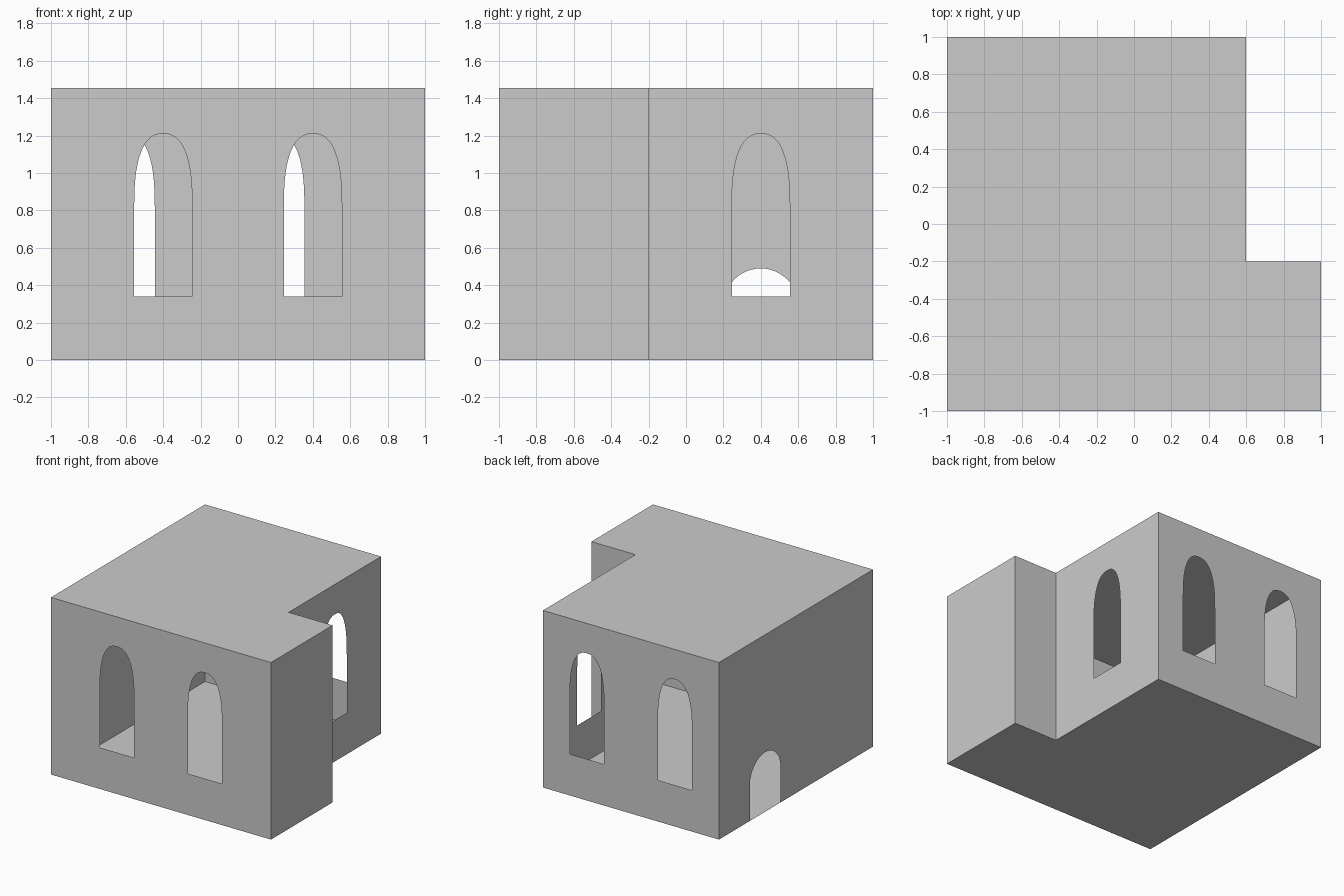
import bpy, bmesh, math
from mathutils import Vector

if "Cube" in bpy.data.objects:
    bpy.data.objects.remove(bpy.data.objects["Cube"])

H = 1.455
# L-shaped footprint, counter-clockwise from the front left corner
PLAN = [(-1, -1), (1, -1), (1, -0.2), (0.6, -0.2), (0.6, 1), (-1, 1)]


def arch(center, half, base, spring, top, power, steps=24):
    """Arched opening outline, from bottom left over the top to bottom right."""
    pts = [(center - half, base)]
    for i in range(steps + 1):
        a = math.pi * (1 - i / steps)
        c, s = math.cos(a), max(math.sin(a), 0)
        pts.append((center + half * math.copysign(abs(c) ** (2 / power), c),
                    spring + (top - spring) * s ** (2 / power)))
    return pts + [(center + half, base)]


def window(center):
    return arch(center, 0.155, 0.34, 0.82, 1.21, 2.5)


def sheet(name, loops, place, normal):
    """Thin flat panel; the first loop is the outline, the others are holes."""
    bm = bmesh.new()
    for loop in loops:
        vs = [bm.verts.new(place(u, v)) for u, v in loop]
        for i, v in enumerate(vs):
            bm.edges.new((v, vs[(i + 1) % len(vs)]))
    bmesh.ops.triangle_fill(bm, use_beauty=True, edges=bm.edges[:], normal=normal)
    bm.normal_update()
    flip = [f for f in bm.faces if f.normal.dot(normal) < 0]
    bmesh.ops.reverse_faces(bm, faces=flip)
    me = bpy.data.meshes.new(name)
    bm.to_mesh(me)
    bm.free()
    ob = bpy.data.objects.new(name, me)
    bpy.context.collection.objects.link(ob)


def wall(name, index, windows=(), door=None):
    a = Vector((*PLAN[index], 0))
    b = Vector((*PLAN[(index + 1) % len(PLAN)], 0))
    d = (b - a).normalized()
    length = (b - a).length
    outline = [(0, 0)] + (door or []) + [(length, 0), (length, H), (0, H)]
    sheet(name, [outline] + [window(w) for w in windows],
          lambda u, v: a + d * u + Vector((0, 0, v)), Vector((d.y, -d.x, 0)))


# Walls; opening positions are measured along each wall from its start corner
wall("front_wall", 0, windows=(0.6, 1.4))
wall("right_front_wall", 1)
wall("step_wall", 2)
wall("right_rear_wall", 3, windows=(0.6,))
wall("back_wall", 4, windows=(0.4, 1.2))
wall("left_wall", 5, door=arch(0.6, 0.2, 0, 0.29, 0.49, 2))

# Floor and flat roof
for name, z, up in (("floor", 0, -1), ("roof", H, 1)):
    sheet(name, [PLAN], lambda u, v: Vector((u, v, z)), Vector((0, 0, up)))
